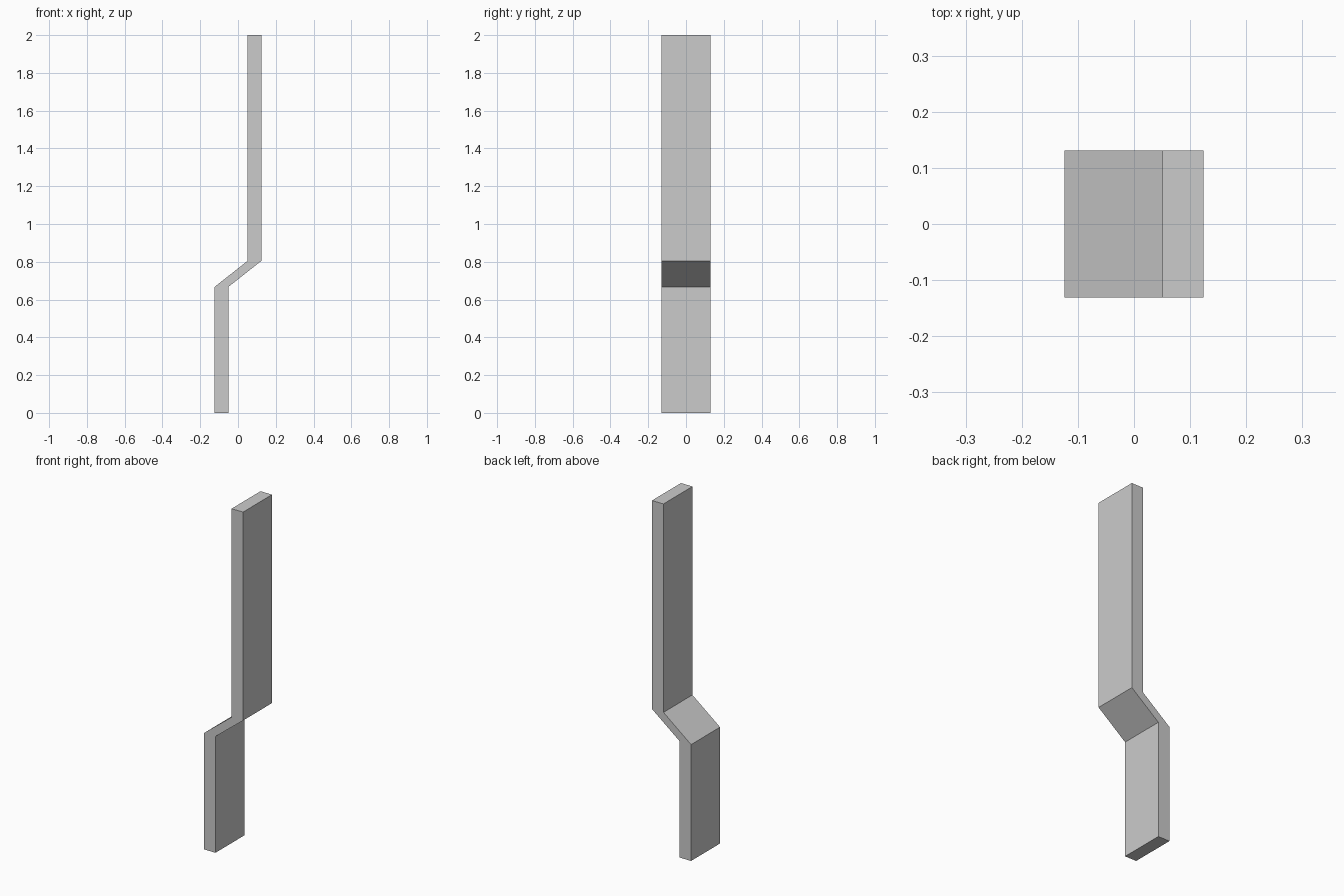
import bpy
import bmesh

if "Cube" in bpy.data.objects:
    bpy.data.objects.remove(bpy.data.objects["Cube"])

HALF_X, HALF_Y = 0.124, 0.131   # overall half extents
THICK = 0.073                   # plate thickness along x
BEND_LOW, BEND_HIGH, TOP = 0.667, 0.805, 2.0

# Centre line of the cranked plate (x of left edge, z)
left_edge = [(-HALF_X, 0), (-HALF_X, BEND_LOW),
             (HALF_X - THICK, BEND_HIGH), (HALF_X - THICK, TOP)]

# Sweep a flat rectangle upwards through the bends
bm = bmesh.new()
rings = [[bm.verts.new((x + dx, y, z)) for dx, y in
          ((0, -HALF_Y), (THICK, -HALF_Y), (THICK, HALF_Y), (0, HALF_Y))]
         for x, z in left_edge]
for low, high in zip(rings, rings[1:]):
    for i in range(4):
        j = (i + 1) % 4
        bm.faces.new((low[i], low[j], high[j], high[i]))

# Bottom and top caps
bm.faces.new(rings[0][::-1])
bm.faces.new(rings[-1])
bmesh.ops.recalc_face_normals(bm, faces=bm.faces)

mesh = bpy.data.meshes.new("offset_plate")
bm.to_mesh(mesh)
bm.free()
bpy.context.collection.objects.link(bpy.data.objects.new("offset_plate", mesh))
